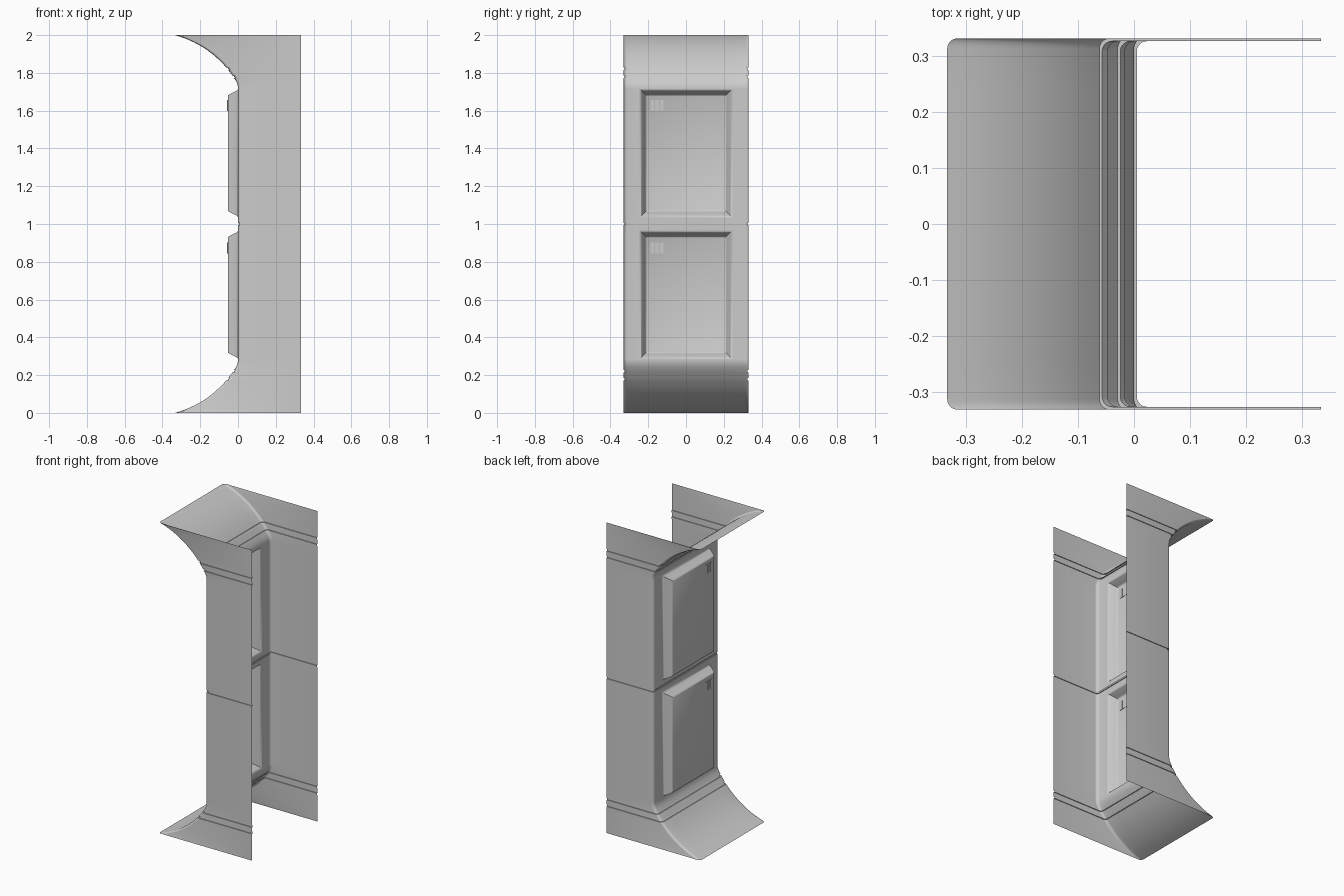
import bpy, bmesh
from math import sin, cos, radians, sqrt, pi

if "Cube" in bpy.data.objects:
    bpy.data.objects.remove(bpy.data.objects["Cube"])

H, BACK, R = 0.331, 0.333, 0.018      # half width, open back edge, corner radius
PY, PZ0, PZ1 = 0.245, 1.035, 1.715    # panel opening (upper one)
GROOVE = 0.005


def finish(name, bm):
    me = bpy.data.meshes.new(name)
    bm.to_mesh(me)
    bm.free()
    ob = bpy.data.objects.new(name, me)
    bpy.context.collection.objects.link(ob)
    bpy.ops.object.select_all(action='DESELECT')
    ob.select_set(True)
    bpy.context.view_layer.objects.active = ob
    bpy.ops.object.shade_smooth_by_angle(angle=radians(35))
    return ob


def flare_x(z):
    return -0.473 + sqrt(0.54 ** 2 - (z - 1.478) ** 2)


def groove(z, w=0.006):
    return [(flare_x(z - w), z - w, 0), (flare_x(z - w), z - w, GROOVE),
            (flare_x(z + w), z + w, GROOVE), (flare_x(z + w), z + w, 0)]


# Upper half of the vertical profile: (x, z, inset)
upper = [(0, 1.0, GROOVE), (0, 1.005, GROOVE), (0, 1.005, 0),
         (0, PZ0, 0), (0, PZ1, 0), (0, 1.724, 0), (-0.004, 1.743, 0), (-0.0126, 1.76, 0)]
upper += groove(1.78) + groove(1.822)
for i in range(1, 13):
    a = radians(49 - 34 * i / 12)
    upper.append((max(-BACK, -0.473 + 0.54 * sin(a)), 1.478 + 0.54 * cos(a), 0))
upper[-1] = (-BACK, 2.0, 0)
rows = [(x, 2 - z, d) for x, z, d in reversed(upper[1:])] + upper


# U-shaped cross-section, rounded at the two outer corners
def section(x, d):
    x0, h = x + d, H - d
    half = [(BACK, h)]
    half += [(x0 + R - R * sin(t), h - R + R * cos(t)) for t in [pi / 2 * k / 5 for k in range(6)]]
    half.append((x0, PY))
    return half + [(px, -py) for px, py in reversed(half)]


# Shell, open at the back, top and bottom, with two panel openings
bm = bmesh.new()
grid = [[bm.verts.new((px, py, z)) for px, py in section(x, d)] for x, z, d in rows]
mid = len(grid[0]) // 2 - 1
for lo, hi, (_, z, _), (_, z2, _) in zip(grid, grid[1:], rows, rows[1:]):
    for i in range(len(lo) - 1):
        if i == mid and z2 - z > 0.5:
            continue
        bm.faces.new((lo[i], lo[i + 1], hi[i + 1], hi[i]))
finish("wall_shell", bm)


# Pressed-out panel made of nested rectangular rings
def panel(name, zc):
    bm = bmesh.new()
    hz = (PZ1 - PZ0) / 2
    prev = None
    for inset, x in [(0, 0), (0.005, -0.002), (0.010, -0.008), (0.028, -0.044),
                     (0.032, -0.051), (0.038, -0.054)]:
        y, z = PY - inset, hz - inset
        ring = [bm.verts.new((x, sy * y, zc + sz * z))
                for sy, sz in ((1, -1), (-1, -1), (-1, 1), (1, 1))]
        if prev:
            for k in range(4):
                n = (k + 1) % 4
                bm.faces.new((prev[k], prev[n], ring[n], ring[k]))
        prev = ring
    bm.faces.new(prev)
    finish(name, bm)


# Three small vent slats near the panel's upper corner
def vents(name, zc):
    bm = bmesh.new()
    for k in range(3):
        box = bmesh.ops.create_cube(bm, size=1)["verts"]
        bmesh.ops.scale(bm, vec=(0.006, 0.019, 0.058), verts=box)
        bmesh.ops.translate(bm, vec=(-0.054, -0.1785 + 0.025 * k, zc), verts=box)
    finish(name, bm)


for label, zc, zv in (("upper", 1.375, 1.627), ("lower", 0.625, 0.873)):
    panel(label + "_panel", zc)
    vents(label + "_vents", zv)
